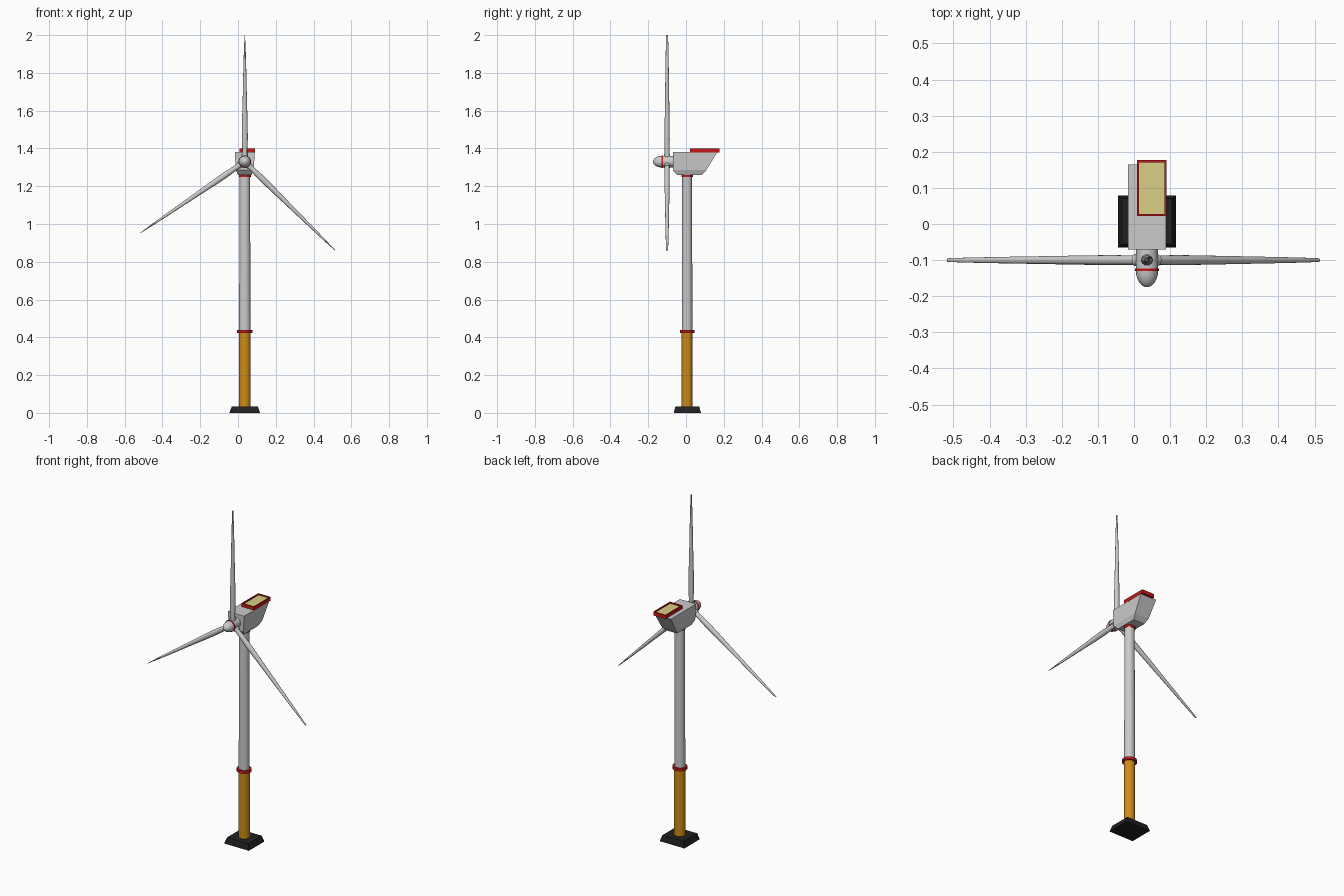
import bpy, bmesh, math
from mathutils import Matrix, Vector

if "Cube" in bpy.data.objects:
    bpy.data.objects.remove(bpy.data.objects["Cube"])

CX, CY = 0.036, 0.006          # tower axis
HUB = Vector((CX, -0.10, 1.33))


def material(name, rgb):
    m = bpy.data.materials.new(name)
    m.diffuse_color = (*rgb, 1)
    m.use_nodes = True
    m.node_tree.nodes["Principled BSDF"].inputs["Base Color"].default_value = m.diffuse_color
    return m


RED = material("red", (0.55, 0.01, 0.01))
ORANGE = material("orange", (0.62, 0.26, 0.008))
BLACK = material("black", (0.015, 0.015, 0.016))
YELLOW = material("pale_yellow", (0.70, 0.62, 0.24))


def loft(name, rings, mat=None, smooth=False):
    """Skin a list of equal-length point rings and cap both ends."""
    bm = bmesh.new()
    vs = [[bm.verts.new(p) for p in r] for r in rings]
    n = len(rings[0])
    for a, b in zip(vs, vs[1:]):
        for i in range(n):
            j = (i + 1) % n
            bm.faces.new((a[i], a[j], b[j], b[i]))
    bm.faces.new(vs[0][::-1])
    bm.faces.new(vs[-1])
    bmesh.ops.recalc_face_normals(bm, faces=bm.faces)
    me = bpy.data.meshes.new(name)
    bm.to_mesh(me)
    bm.free()
    ob = bpy.data.objects.new(name, me)
    bpy.context.collection.objects.link(ob)
    if mat:
        me.materials.append(mat)
    if smooth:
        bpy.ops.object.select_all(action='DESELECT')
        ob.select_set(True)
        bpy.context.view_layer.objects.active = ob
        bpy.ops.object.shade_smooth_by_angle(angle=math.radians(40))
    return ob


def ellipse(rx, ry, n):
    return [(rx * math.cos(2 * math.pi * i / n), ry * math.sin(2 * math.pi * i / n))
            for i in range(n)]


def column(name, profile, mat=None):
    """Slightly oval upright part from (radius, z) pairs."""
    loft(name, [[(CX + x, CY + y, z) for x, y in ellipse(r, r * 0.93, 32)]
                for r, z in profile], mat, True)


def axial(name, profile, mat=None):
    """Round part along y from (radius, y) pairs."""
    loft(name, [[(CX + x, y, HUB.z + z) for x, z in ellipse(r, r, 24)]
                for r, y in profile], mat, True)


def rect(x0, x1, y0, y1, z):
    return [(x0, y0, z), (x1, y0, z), (x1, y1, z), (x0, y1, z)]


def block(hx, y0, y1, z):
    return rect(CX - hx, CX + hx, y0, y1, z)


# Foundation
loft("foundation", [block(0.081, -0.065, 0.079, 0), block(0.069, -0.056, 0.070, 0.035)], BLACK)

# Tower
column("tower_lower", [(0.031, 0.03), (0.031, 0.43)], ORANGE)
column("tower_flange", [(0.041, 0.424), (0.041, 0.440)], RED)
column("tower_upper", [(0.030, 0.43), (0.028, 1.255)])
column("yaw_collar", [(0.032, 1.249), (0.032, 1.264)], RED)

# Nacelle
loft("nacelle", [block(0.037, -0.048, 0.084, 1.26),
                 block(0.047, -0.070, 0.108, 1.285),
                 block(0.053, -0.070, 0.165, 1.38)])

# Roof platform: raised rim around a recessed deck
X0, X1, Y0, Y1, T = 0.008, 0.090, 0.022, 0.177, 0.006
loft("platform_rim", [rect(X0, X1, Y0, Y1, 1.378), rect(X0, X1, Y0, Y1, 1.400),
                      rect(X0 + T, X1 - T, Y0 + T, Y1 - T, 1.400),
                      rect(X0 + T, X1 - T, Y0 + T, Y1 - T, 1.390)], RED)
loft("platform_deck", [rect(X0 + T, X1 - T, Y0 + T, Y1 - T, z) for z in (1.388, 1.393)], YELLOW)

# Hub and spinner
axial("hub", [(0.030, -0.06), (0.031, -0.126)])
axial("spinner_ring", [(0.033, -0.123), (0.033, -0.130)], RED)
dome = [(0.031 * math.cos(a), -0.128 - 0.047 * math.sin(a))
        for a in (math.radians(d) for d in (0, 15, 30, 45, 60, 72, 82, 88))]
axial("spinner_nose", dome)

# Blades: (distance, half chord, half thickness), turned about the hub axis
SECTIONS = [(0.0, 0.013, 0.013), (0.06, 0.013, 0.013), (0.12, 0.016, 0.014),
            (0.20, 0.015, 0.013), (0.34, 0.011, 0.011), (0.48, 0.008, 0.009),
            (0.60, 0.0045, 0.007), (0.67, 0.001, 0.005)]
for name, deg in (("blade_top", 0), ("blade_right", 134.5), ("blade_left", -124.3)):
    turn = Matrix.Rotation(math.radians(deg), 3, 'Y')
    loft(name, [[HUB + turn @ Vector((x, y, d)) for x, y in ellipse(c, t, 16)]
                for d, c, t in SECTIONS], None, True)
    # Root sleeve
    loft(name + "_root", [[HUB + turn @ Vector((x, y, d)) for x, y in ellipse(0.0165, 0.0165, 20)]
                          for d in (0.015, 0.040)], None, True)
